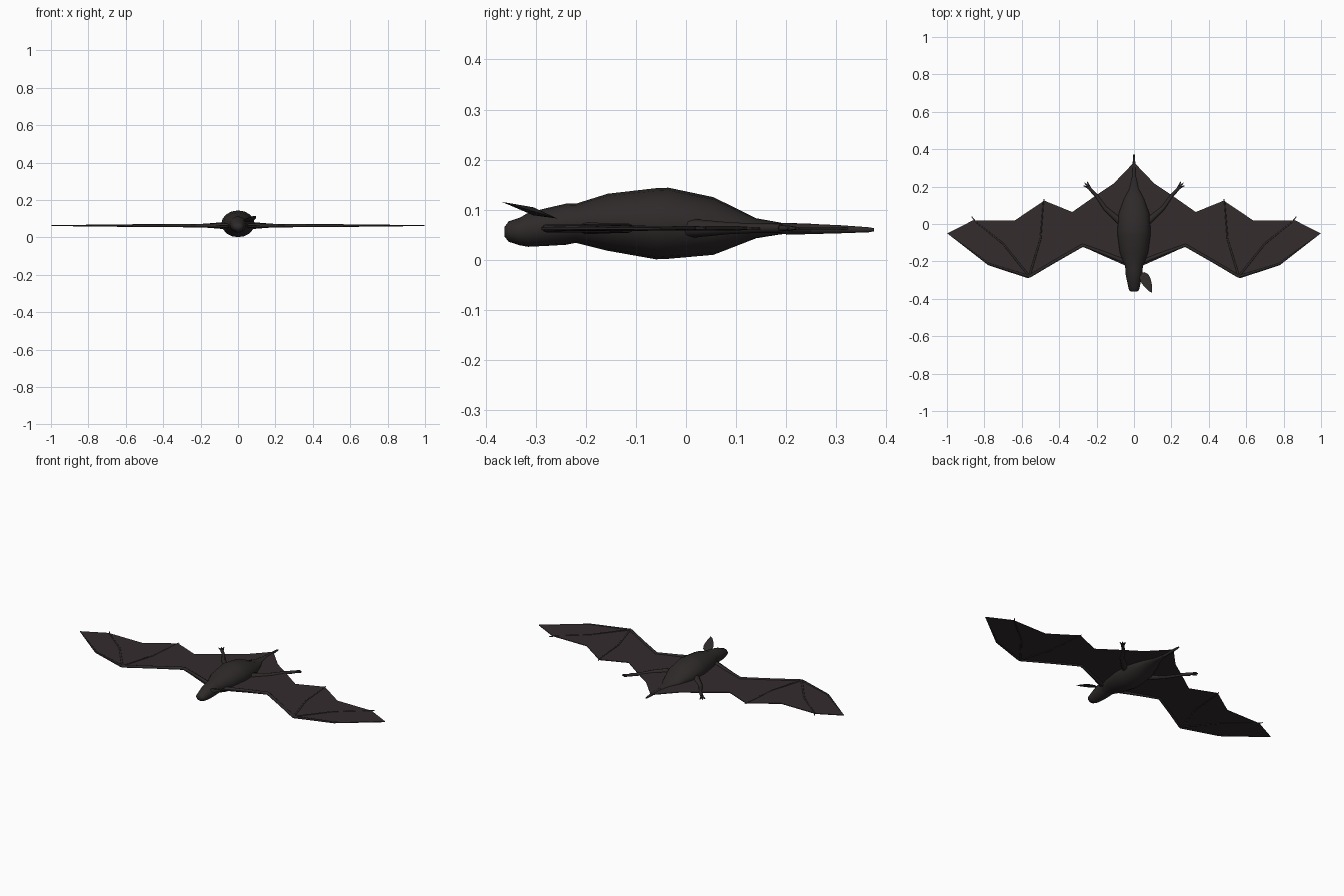
import bpy, bmesh, math
from mathutils import Vector

if "Cube" in bpy.data.objects:
    bpy.data.objects.remove(bpy.data.objects["Cube"])

WZ = 0.063  # height of the wing plane


def material(name, rgb):
    m = bpy.data.materials.new(name)
    m.diffuse_color = (*rgb, 1)
    m.use_nodes = True
    m.node_tree.nodes["Principled BSDF"].inputs["Base Color"].default_value = m.diffuse_color
    return m


FUR = material("dark fur", (0.028, 0.023, 0.023))
SKIN = material("wing skin", (0.034, 0.025, 0.027))


def finish(bm, name, mat, angle=50):
    bmesh.ops.recalc_face_normals(bm, faces=bm.faces)
    me = bpy.data.meshes.new(name)
    bm.to_mesh(me)
    bm.free()
    ob = bpy.data.objects.new(name, me)
    bpy.context.collection.objects.link(ob)
    me.materials.append(mat)
    bpy.ops.object.select_all(action='DESELECT')
    ob.select_set(True)
    bpy.context.view_layer.objects.active = ob
    bpy.ops.object.shade_smooth_by_angle(angle=math.radians(angle))
    return ob


def bridge(bm, rings):
    n = len(rings[0])
    for a, b in zip(rings, rings[1:]):
        for i in range(n):
            j = (i + 1) % n
            bm.faces.new((a[i], a[j], b[j], b[i]))
    bm.faces.new(rings[0])
    bm.faces.new(rings[-1])


def tube(name, pts, mat=FUR, sides=8):
    """Tapered limb through (x, y, z, radius) points."""
    bm = bmesh.new()
    P = [Vector(p[:3]) for p in pts]
    rings = []
    for k, p in enumerate(P):
        d = (P[min(k + 1, len(P) - 1)] - P[max(k - 1, 0)]).normalized()
        u = d.cross(Vector((0, 0, 1))).normalized()
        v = u.cross(d)
        r = pts[k][3]
        rings.append([bm.verts.new(p + r * (u * math.cos(t) + v * math.sin(t)))
                      for t in (2 * math.pi * i / sides for i in range(sides))])
    bridge(bm, rings)
    return finish(bm, name, mat)


# Body and head: elliptical sections (y, half width, bottom, top)
sections = [(-0.362, 0.014, 0.046, 0.066), (-0.354, 0.026, 0.036, 0.077),
            (-0.332, 0.032, 0.029, 0.084), (-0.315, 0.035, 0.026, 0.094),
            (-0.275, 0.044, 0.028, 0.104), (-0.24, 0.046, 0.030, 0.112),
            (-0.22, 0.050, 0.034, 0.112), (-0.156, 0.075, 0.018, 0.132),
            (-0.06, 0.088, 0.001, 0.143), (-0.035, 0.089, 0.002, 0.144),
            (0.055, 0.082, 0.010, 0.125), (0.14, 0.052, 0.043, 0.083),
            (0.19, 0.025, 0.051, 0.074), (0.25, 0.012, 0.052, 0.072)]
bm = bmesh.new()
rings = []
for y, w, lo, hi in sections:
    rings.append([bm.verts.new((w * math.cos(t), y, (lo + hi) / 2 + (hi - lo) / 2 * math.sin(t)))
                  for t in (2 * math.pi * i / 16 for i in range(16))])
bridge(bm, rings)
finish(bm, "body_and_head", FUR, 60)

# Tail
tube("tail", [(0, 0.2, 0.062, 0.012), (0, 0.31, 0.061, 0.008), (0, 0.365, 0.060, 0.005), (0, 0.375, 0.060, 0.003)])

# Wing and tail membrane: half outline mirrored into one thin sheet
half = [(0.04, -0.225), (0.176, -0.165), (0.275, -0.12), (0.567, -0.29), (0.78, -0.22),
        (0.998, -0.05), (0.86, 0.02), (0.636, 0.02), (0.48, 0.125), (0.33, 0.064),
        (0.20, 0.155), (0.11, 0.215)]
outline = half + [(0, 0.33)] + [(-x, y) for x, y in reversed(half)]
bm = bmesh.new()
face = bm.faces.new([bm.verts.new((x, y, WZ - 0.002)) for x, y in outline])
ext = bmesh.ops.extrude_face_region(bm, geom=[face])
bmesh.ops.translate(bm, vec=(0, 0, 0.004), verts=[g for g in ext["geom"] if isinstance(g, bmesh.types.BMVert)])
bmesh.ops.triangulate(bm, faces=bm.faces)
finish(bm, "wing_membrane", SKIN, 20)

# Bones, legs and feet, repeated on both sides
for side, s in (("right", 1), ("left", -1)):
    def limb(name, pts):
        tube(f"{side}_{name}", [(s * x, y, WZ, r) for x, y, r in pts])

    limb("arm", [(0.05, -0.20, 0.012), (0.17, -0.152, 0.010), (0.275, -0.114, 0.009),
                 (0.42, -0.197, 0.008), (0.56, -0.280, 0.008), (0.57, -0.283, 0.005)])
    limb("leading_finger", [(0.56, -0.281, 0.007), (0.775, -0.214, 0.005), (0.996, -0.05, 0.002)])
    limb("middle_finger", [(0.56, -0.28, 0.006), (0.70, -0.105, 0.005), (0.85, 0.015, 0.004), (0.868, 0.04, 0.002)])
    limb("inner_finger", [(0.56, -0.28, 0.006), (0.50, -0.08, 0.005), (0.485, 0.11, 0.004), (0.48, 0.135, 0.002)])
    limb("leg", [(0.06, 0.0, 0.020), (0.155, 0.085, 0.012), (0.20, 0.15, 0.009), (0.238, 0.19, 0.009)])
    for i, (tx, ty) in enumerate([(0.25, 0.226), (0.264, 0.220), (0.270, 0.205)]):
        limb(f"toe_{i + 1}", [(0.232, 0.185, 0.006), ((0.235 + tx) / 2, (0.19 + ty) / 2, 0.005), (tx, ty, 0.002)])

# Single ear: a tilted leaf, thick in the middle
leaf = [(0.028, -0.285), (0.036, -0.265), (0.055, -0.257), (0.075, -0.267), (0.088, -0.29),
        (0.095, -0.32), (0.097, -0.368), (0.078, -0.358), (0.055, -0.335), (0.036, -0.31)]


def ear_z(y):
    return 0.084 + (-0.262 - y) * 0.3


bm = bmesh.new()
rim = [bm.verts.new((x, y, ear_z(y))) for x, y in leaf]
for dz in (0.008, -0.008):
    c = bm.verts.new((0.063, -0.305, ear_z(-0.305) + dz))
    for i in range(len(rim)):
        bm.faces.new((rim[i], rim[(i + 1) % len(rim)], c))
finish(bm, "ear", FUR)
